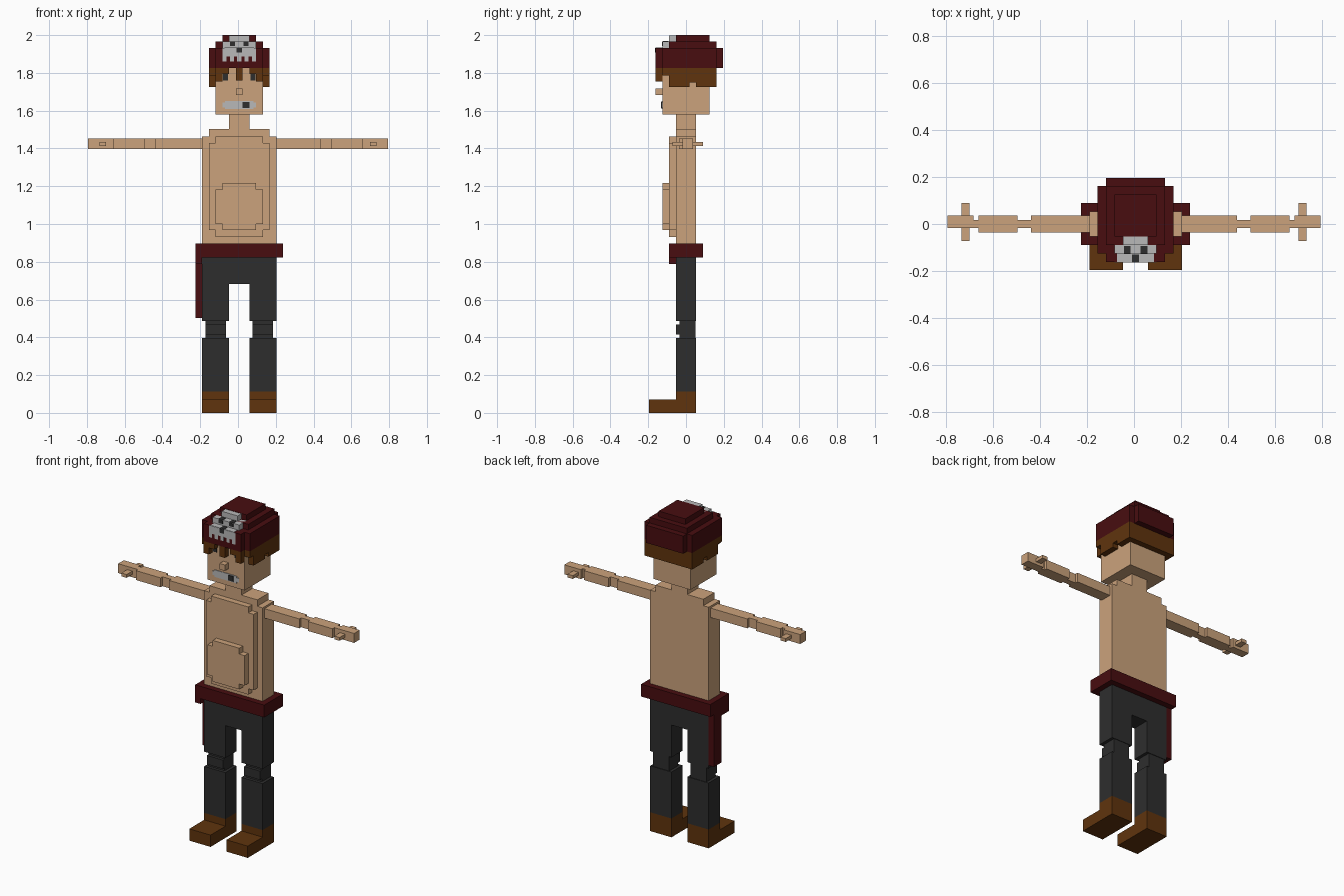
import bpy, bmesh
from mathutils import Vector

if "Cube" in bpy.data.objects:
    bpy.data.objects.remove(bpy.data.objects["Cube"])

V = 2 / 56                                   # one block
ORIGIN = Vector((0.0066 - 5.5 * V, -5.5 * V, 0))


def material(name, r, g, b):
    m = bpy.data.materials.new(name)
    m.use_nodes = True
    m.diffuse_color = (r, g, b, 1)
    m.node_tree.nodes["Principled BSDF"].inputs["Base Color"].default_value = (r, g, b, 1)
    return m


SKIN = material("skin", 0.6, 0.365, 0.2)
MAROON = material("maroon cloth", 0.065, 0.004, 0.005)
BROWN = material("brown", 0.115, 0.034, 0.004)
CHARCOAL = material("charcoal", 0.027, 0.027, 0.027)
GREY = material("light grey", 0.48, 0.48, 0.48)


def blocks(name, mat, *boxes, unit=V, origin=ORIGIN):
    """One object made of boxes given as (x0, x1, y0, y1, z0, z1) in block units."""
    bm = bmesh.new()
    for x0, x1, y0, y1, z0, z1 in boxes:
        lo, hi = Vector((x0, y0, z0)), Vector((x1, y1, z1))
        cube = bmesh.ops.create_cube(bm, size=1)["verts"]
        for v in cube:
            v.co = origin + unit * ((lo + hi) / 2 + v.co * (hi - lo))
    me = bpy.data.meshes.new(name)
    bm.to_mesh(me)
    bm.free()
    me.materials.append(mat)
    ob = bpy.data.objects.new(name, me)
    bpy.context.collection.objects.link(ob)
    return ob


# Legs and shoes
for side, x in (("right", 0), ("left", 7)):
    blocks(side + "_shoe", BROWN, (x, x + 4, 0, 4, 0, 2), (x, x + 4, 4, 7, 0, 3.2))
    blocks(side + "_lower_leg", CHARCOAL, (x, x + 4, 4, 7, 3.2, 11.1))
    blocks(side + "_knee", CHARCOAL,
           (x + .5, x + 3.5, 4.5, 6.9, 11.1, 13.6),
           (x + .5, x + 3.5, 4, 4.5, 11.6, 13.1))
    blocks(side + "_thigh", CHARCOAL, (x, x + 4, 4, 7, 13.6, 23))
blocks("hips", CHARCOAL, (4, 7, 4, 7, 19.1, 23))

# Sash with a hanging tail
blocks("sash", MAROON, (-1, 12, 3, 8, 23, 25.1))
blocks("sash_tail", MAROON, (-1, 0, 5, 7, 14.1, 23), (-1, 0, 3, 5, 22.1, 23))

# Torso
blocks("torso", SKIN, (0, 11, 4, 7, 25.1, 41))
blocks("shoulders", SKIN, (1, 10, 4, 7, 41, 42.1))
blocks("chest", SKIN, (1, 10, 3, 4, 27.1, 40), (2, 9, 3, 4, 26.1, 41))
blocks("belly", SKIN, (2, 9, 2, 3, 28, 33.1), (3, 8, 2, 3, 27.1, 34.1))
blocks("neck", SKIN, (4, 7, 4, 7, 42.1, 44.2))

# Arms, measured in plain units
Z0, Z1 = 1.396, 1.453
for side, s, root in (("right", -1, .185), ("left", 1, .2)):
    def arm(part, a, b, y0, y1, z0=Z0, z1=Z1):
        x0, x1 = sorted((s * a, s * b))
        blocks(side + "_" + part, SKIN, (x0, x1, y0, y1, z0, z1), unit=1, origin=Vector())
    arm("upper_arm", root, .437, -.036, .036)
    arm("elbow", .437, .495, -.018, .018)
    arm("forearm", .495, .66, -.036, .036)
    arm("wrist", .66, .681, -.018, .018)
    arm("hand", .681, .793, -.018, .036)
    arm("thumbs", .698, .733, -.072, .09, 1.413, 1.433)

# Head and face
blocks("head", SKIN, (2, 9, 2, 9, 44.2, 51.5))
blocks("nose", SKIN, (5, 6, 1, 2, 47.1, 48.1))
blocks("eyes", CHARCOAL, (3.1, 3.8, 1.9, 2, 49.3, 50.2), (7.2, 7.9, 1.9, 2, 49.3, 50.2))
blocks("teeth", GREY, (3, 8, 1.9, 2, 45.3, 46), (3.4, 7.6, 1.9, 2, 45.05, 46.25))
blocks("missing_tooth", CHARCOAL, (6, 7, 1.8, 1.9, 45.2, 46.1))

# Hair: back, sides and fringe strands
sides = []
for x in (1, 9):
    sides += [(x, x + 1, 2, 3, 50, 51.1), (x, x + 1, 3, 6, 48.3, 51.1),
              (x, x + 1, 6, 7, 49, 51.1), (x, x + 1, 7, 9, 48.3, 51.1)]
blocks("hair_sides", BROWN, *sides)
blocks("hair_back", BROWN, (1, 10, 9, 10, 48.3, 51.1))
blocks("fringe", BROWN, *[(x, x + 1, 1, 2, z, 51.1)
                          for x, z in ((2, 49.1), (3, 50.2), (5, 49.3), (7, 50.2), (8, 49.1))])

# Stepped cap
blocks("cap", MAROON, (1, 10, 2, 10, 51.1, 54.1), (2, 9, 1, 11, 51.1, 54.1))
blocks("cap_middle", MAROON, (2, 9, 3, 10, 54.1, 55.05))
blocks("cap_top", MAROON, (3, 8, 4, 9, 55.05, 56))

# Skull badge climbing the front steps of the cap
blocks("skull_steps", GREY, (4, 7, 3, 4, 55.05, 55.95), (3, 8, 2, 4, 54.1, 55.05))
blocks("skull_plate", GREY, (3, 8, .95, 1, 52.8, 54.1), (3.3, 7.7, 1, 2, 54.1, 54.15))
blocks("skull_teeth", GREY, *[(3 + i * 1.1, 3.6 + i * 1.1, .95, 1, 52.1, 52.8) for i in range(5)])
skull_eyes = []
for x in (4.1, 6.1):
    skull_eyes += [(x, x + .8, 2, 2.9, 55.05, 55.1), (x, x + .8, 1.95, 2, 54.4, 55)]
blocks("skull_eyes", CHARCOAL, *skull_eyes)
blocks("skull_nose", CHARCOAL, (5.1, 5.9, .9, 1.9, 54.15, 54.2), (5.1, 5.9, .9, .95, 53.4, 54.1))
